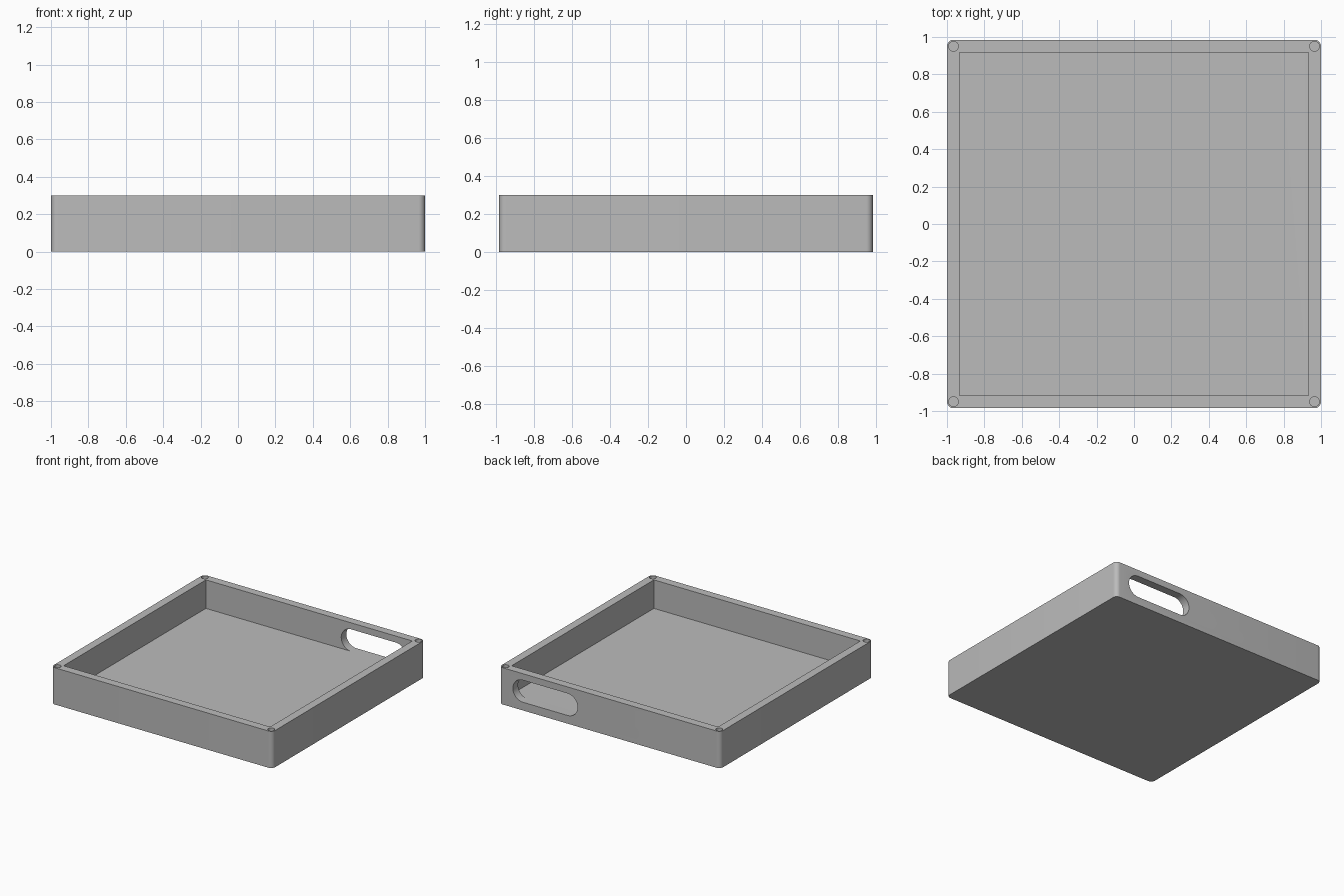
import bpy, bmesh, math
from mathutils import Vector

if "Cube" in bpy.data.objects:
    bpy.data.objects.remove(bpy.data.objects["Cube"], do_unlink=True)

HALF_X, HALF_Y, HEIGHT = 1.0, 0.985, 0.3
WALL, FLOOR = 0.067, 0.067
CORNER = 0.035
HOLE_R, HOLE_DEPTH = 0.026, 0.03
SLOT_R, SLOT_START, SLOT_END = 0.09, 0.29, 0.875

grey = bpy.data.materials.new("plain grey")
grey.use_nodes = True
grey.diffuse_color = (0.5, 0.5, 0.5, 1)
grey.node_tree.nodes["Principled BSDF"].inputs["Base Color"].default_value = (0.5, 0.5, 0.5, 1)


def arc(cx, cy, r, start, end, steps):
    """Points along an arc, angles in degrees."""
    angles = [math.radians(start + (end - start) * i / steps) for i in range(steps + 1)]
    return [(cx + r * math.cos(a), cy + r * math.sin(a)) for a in angles]


def prism(name, outline, to_space, sweep):
    """Extrude a closed 2D outline along the sweep vector."""
    bm = bmesh.new()
    face = bm.faces.new([bm.verts.new(to_space(u, v)) for u, v in outline])
    grown = bmesh.ops.extrude_face_region(bm, geom=[face])["geom"]
    verts = [g for g in grown if isinstance(g, bmesh.types.BMVert)]
    bmesh.ops.translate(bm, verts=verts, vec=Vector(sweep))
    bmesh.ops.recalc_face_normals(bm, faces=bm.faces)
    mesh = bpy.data.meshes.new(name)
    bm.to_mesh(mesh)
    bm.free()
    mesh.materials.append(grey)
    obj = bpy.data.objects.new(name, mesh)
    bpy.context.collection.objects.link(obj)
    return obj


def cut(target, cutter):
    """Subtract the cutter and remove it."""
    cutter.hide_render = True
    mod = target.modifiers.new("cut", 'BOOLEAN')
    mod.operation, mod.solver, mod.object = 'DIFFERENCE', 'EXACT', cutter
    bpy.context.view_layer.objects.active = target
    bpy.ops.object.modifier_apply(modifier=mod.name)
    bpy.data.objects.remove(cutter, do_unlink=True)


# Tray body with rounded vertical corners
cx, cy = HALF_X - CORNER, HALF_Y - CORNER
corners = [(cx, cy), (-cx, cy), (-cx, -cy), (cx, -cy)]
outline = []
for i, (x, y) in enumerate(corners):
    outline += arc(x, y, CORNER, 90 * i, 90 * i + 90, 8)
tray = prism("tray", outline, lambda u, v: (u, v, 0), (0, 0, HEIGHT))

# Open cavity with square corners
ix, iy = HALF_X - WALL, HALF_Y - WALL
cut(tray, prism("cavity_cutter", [(ix, iy), (-ix, iy), (-ix, -iy), (ix, -iy)],
                lambda u, v: (u, v, FLOOR), (0, 0, HEIGHT)))

# Handle slot through the back wall, flush with the floor
sz = FLOOR + SLOT_R
slot = (arc(SLOT_END - SLOT_R, sz, SLOT_R, -90, 90, 24)
        + arc(SLOT_START + SLOT_R, sz, SLOT_R, 90, 270, 24))
cut(tray, prism("slot_cutter", slot, lambda u, v: (u, iy - 0.02, v), (0, WALL + 0.1, 0)))

# Round blind holes in the rim corners
for x, y in corners:
    cut(tray, prism("hole_cutter", arc(x, y, HOLE_R, 0, 348.75, 31),
                    lambda u, v: (u, v, HEIGHT - HOLE_DEPTH), (0, 0, 0.1)))

bpy.ops.object.select_all(action='DESELECT')
tray.select_set(True)
bpy.context.view_layer.objects.active = tray
bpy.ops.object.shade_smooth_by_angle(angle=math.radians(30))
